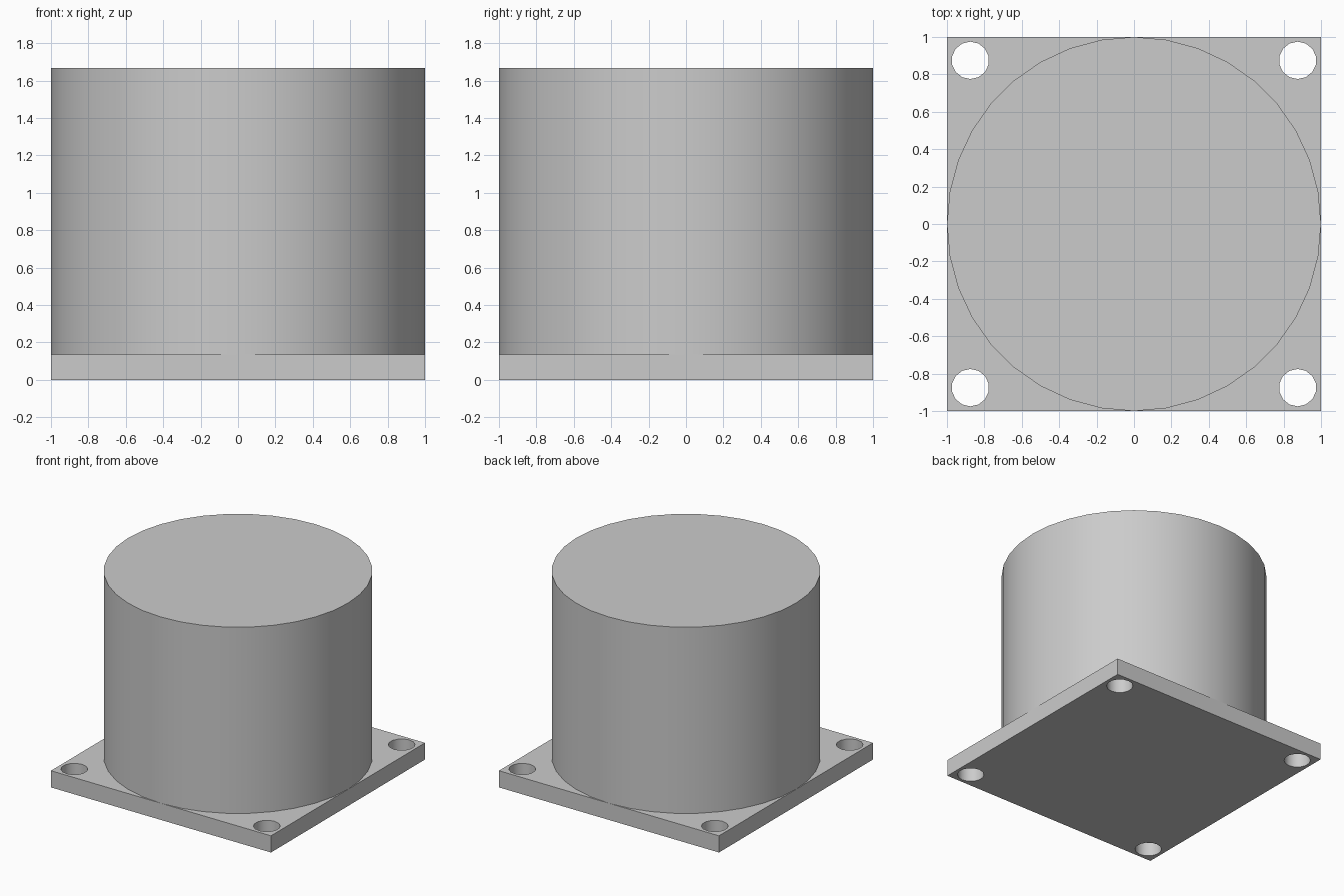
import bpy
import math

PLATE_H = 0.137
TOP = 1.667
HOLE_OFFSET = 0.875
HOLE_R = 0.1

cube = bpy.data.objects.get("Cube")
if cube:
    bpy.data.objects.remove(cube, do_unlink=True)

# Single grey finish
grey = bpy.data.materials.new("plain grey")
grey.use_nodes = True
color = (0.6, 0.6, 0.6, 1)
grey.diffuse_color = color
grey.node_tree.nodes["Principled BSDF"].inputs["Base Color"].default_value = color


def cylinder(name, sides, radius, x, y, z0, z1):
    """Upright cylinder with a vertex pointing towards +y."""
    bpy.ops.mesh.primitive_cylinder_add(
        vertices=sides, radius=radius, depth=z1 - z0,
        location=(x, y, (z0 + z1) / 2))
    obj = bpy.context.object
    obj.name = name
    obj.data.materials.append(grey)
    return obj


def smooth(obj):
    bpy.ops.object.select_all(action='DESELECT')
    obj.select_set(True)
    bpy.context.view_layer.objects.active = obj
    bpy.ops.object.shade_smooth_by_angle(angle=math.radians(30))


# Square mounting plate
bpy.ops.mesh.primitive_cube_add(size=1, location=(0, 0, PLATE_H / 2))
plate = bpy.context.object
plate.name = "mounting_plate"
plate.scale = (2, 2, PLATE_H)
bpy.ops.object.transform_apply(location=True, rotation=False, scale=True)
plate.data.materials.append(grey)

# Bolt holes through the four corners
for sx in (-1, 1):
    for sy in (-1, 1):
        cutter = cylinder("hole_cutter", 14, HOLE_R, sx * HOLE_OFFSET,
                          sy * HOLE_OFFSET, -0.1, PLATE_H + 0.1)
        cutter.hide_render = True
        cut = plate.modifiers.new("bolt_hole", 'BOOLEAN')
        cut.operation = 'DIFFERENCE'
        cut.solver = 'EXACT'
        cut.object = cutter
        bpy.context.view_layer.objects.active = plate
        bpy.ops.object.modifier_apply(modifier=cut.name)
        bpy.data.objects.remove(cutter, do_unlink=True)
smooth(plate)

# Round body standing on the plate
body = cylinder("round_body", 36, 1, 0, 0, PLATE_H, TOP)
smooth(body)
